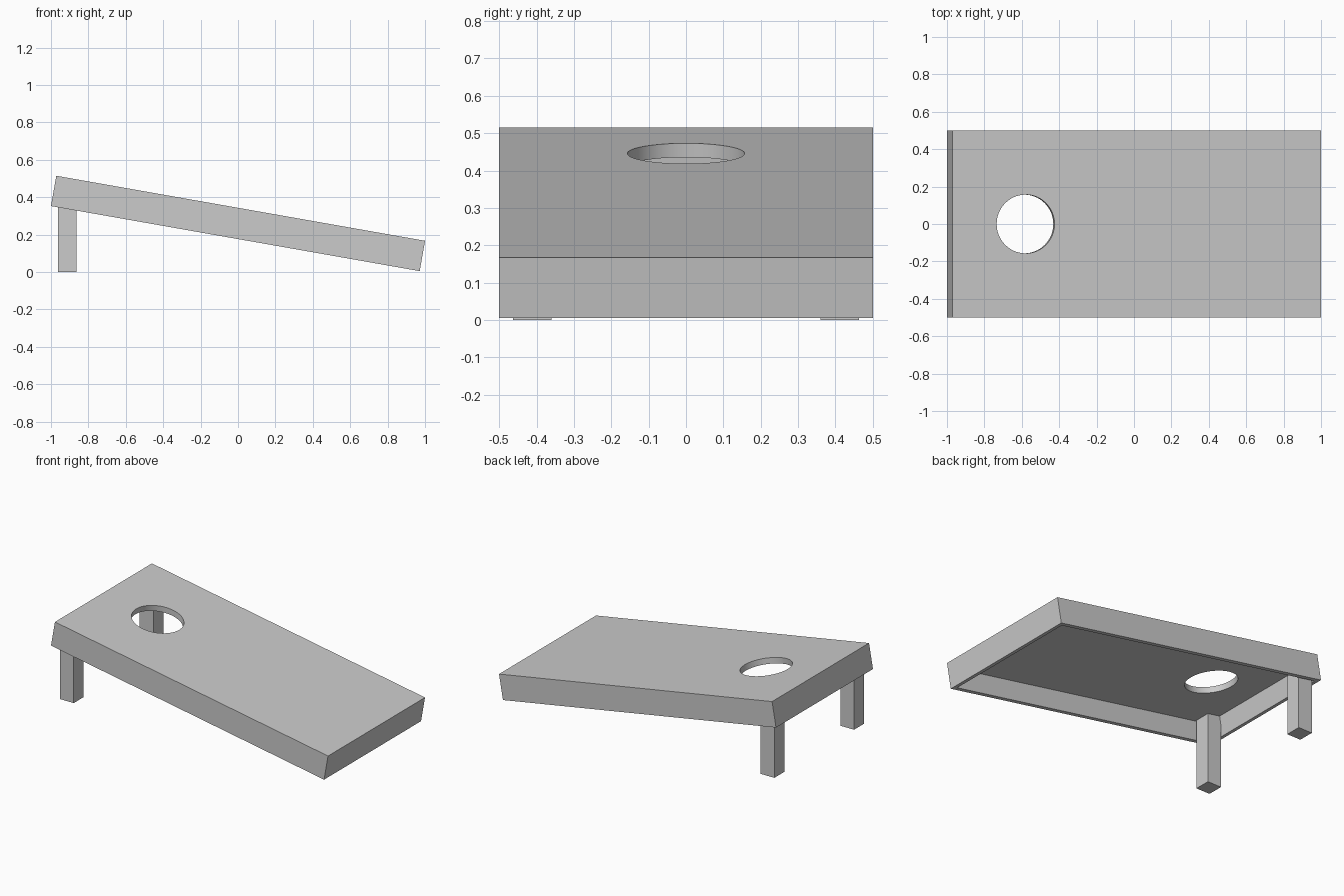
import bpy, bmesh, math
from mathutils import Matrix, Vector

if "Cube" in bpy.data.objects:
    bpy.data.objects.remove(bpy.data.objects["Cube"])

TILT = math.radians(10)
L, W, T = 2.002, 1.0, 0.1645      # board size
WALL, PANEL = 0.038, 0.038        # rail and top panel thickness
CENTRE_Z = 0.26
PLACE = Matrix.Translation((0, 0, CENTRE_Z)) @ Matrix.Rotation(TILT, 4, 'Y')


def add_object(name, bm):
    bmesh.ops.recalc_face_normals(bm, faces=bm.faces)
    mesh = bpy.data.meshes.new(name)
    bm.to_mesh(mesh)
    bm.free()
    ob = bpy.data.objects.new(name, mesh)
    bpy.context.collection.objects.link(ob)
    return ob


# Tilted board: a box hollowed from below, leaving panel and rails
bm = bmesh.new()
bmesh.ops.create_cube(bm, size=1, matrix=Matrix.Diagonal((L, W, T, 1)))
bottom = min(bm.faces, key=lambda f: f.calc_center_median().z)
bmesh.ops.inset_region(bm, faces=[bottom], thickness=WALL)
top = bmesh.ops.extrude_discrete_faces(bm, faces=[bottom])['faces']
bmesh.ops.translate(bm, verts=top[0].verts, vec=(0, 0, T - PANEL))
board = add_object("board", bm)
board.matrix_world = PLACE

# Round target hole through the panel
bm = bmesh.new()
bmesh.ops.create_cone(bm, cap_ends=True, segments=64, radius1=0.157,
                      radius2=0.157, depth=0.14,
                      matrix=Matrix.Translation((-0.603, 0, T / 2)))
cutter = add_object("hole_cutter", bm)
cutter.matrix_world = PLACE
cutter.hide_render = True
mod = board.modifiers.new("hole", 'BOOLEAN')
mod.operation = 'DIFFERENCE'
mod.solver = 'EXACT'
mod.object = cutter
bpy.context.view_layer.objects.active = board
board.select_set(True)
bpy.ops.object.modifier_apply(modifier=mod.name)
bpy.data.objects.remove(cutter)
bpy.ops.object.shade_smooth_by_angle(angle=math.radians(30))

# Upright legs, tops sloped to meet the underside of the panel
under = PLACE @ Vector((0, 0, T / 2 - PANEL + 0.002))
for side, name in ((-1, "front_leg"), (1, "back_leg")):
    bm = bmesh.new()
    bmesh.ops.create_cube(bm, size=1, matrix=Matrix.Translation((-0.912, side * 0.411, 0.5))
                          @ Matrix.Diagonal((0.099, 0.103, 1, 1)))
    for v in bm.verts:
        if v.co.z > 0.5:
            v.co.z = under.z - (v.co.x - under.x) * math.tan(TILT)
    add_object(name, bm)
